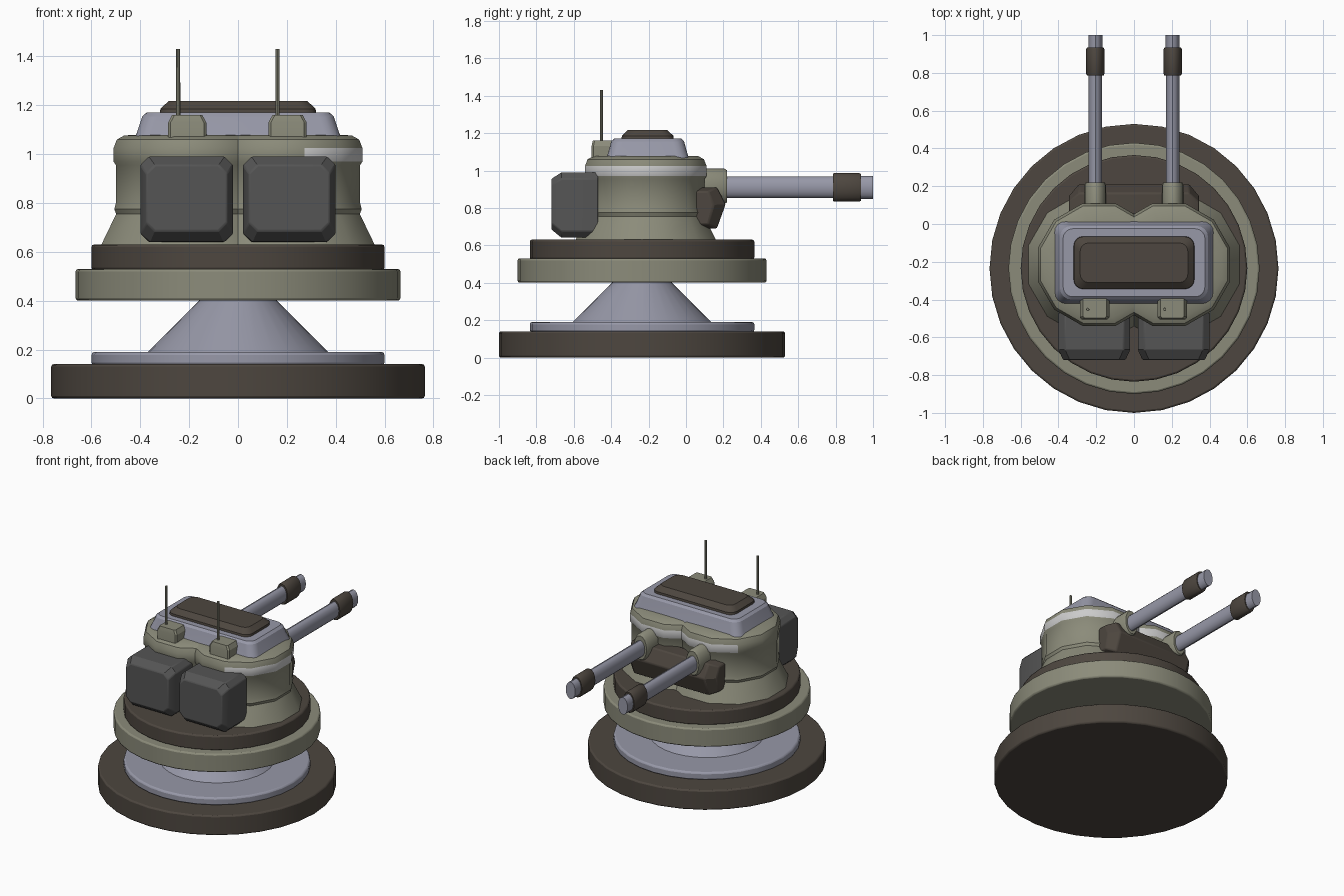
import bpy, bmesh, math
from mathutils import Vector

if "Cube" in bpy.data.objects:
    bpy.data.objects.remove(bpy.data.objects["Cube"])

CY = -0.235   # axis of the round base


def material(name, rgb):
    m = bpy.data.materials.new(name)
    m.diffuse_color = (*rgb, 1)
    m.use_nodes = True
    m.node_tree.nodes["Principled BSDF"].inputs["Base Color"].default_value = m.diffuse_color
    return m


BROWN = material("brown", (0.075, 0.062, 0.05))
OLIVE = material("olive", (0.26, 0.26, 0.195))
STEEL = material("steel", (0.31, 0.315, 0.39))
DARK = material("dark_grey", (0.09, 0.09, 0.09))
WHITE = material("white", (0.62, 0.62, 0.65))


def loft(name, rings, mats, bevel=0, smooth=35, pick=None):
    """Skin a stack of equal-length point loops and cap both ends."""
    bm = bmesh.new()
    loops = [[bm.verts.new(p) for p in ring] for ring in rings]
    n = len(loops[0])
    for k in range(len(loops) - 1):
        for i in range(n):
            j = (i + 1) % n
            f = bm.faces.new((loops[k][i], loops[k][j], loops[k + 1][j], loops[k + 1][i]))
            if pick:
                f.material_index = pick(k, i)
    bm.faces.new(loops[0][::-1])
    bm.faces.new(loops[-1])
    bmesh.ops.recalc_face_normals(bm, faces=bm.faces)
    me = bpy.data.meshes.new(name)
    bm.to_mesh(me)
    bm.free()
    for m in mats:
        me.materials.append(m)
    ob = bpy.data.objects.new(name, me)
    bpy.context.collection.objects.link(ob)
    bpy.context.view_layer.objects.active = ob
    ob.select_set(True)
    if bevel:
        b = ob.modifiers.new("bevel", 'BEVEL')
        b.width, b.segments = bevel, 2
        b.limit_method, b.angle_limit = 'ANGLE', math.radians(40)
    bpy.ops.object.shade_smooth_by_angle(angle=math.radians(smooth))
    ob.select_set(False)
    return ob


def lathe(name, profile, mats, cx=0, cy=CY, n=32, phase=0, **kw):
    rings = [[(cx + r * math.cos(phase + math.tau * i / n),
               cy + r * math.sin(phase + math.tau * i / n), z) for i in range(n)]
             for r, z in profile]
    return loft(name, rings, mats, **kw)


def tube_y(name, stations, mat, cx, cz, n=16):
    """Oval tube along y; stations are (y, half width, half height)."""
    rings = [[(cx + rx * math.cos(math.tau * i / n), y, cz + rz * math.sin(math.tau * i / n))
              for i in range(n)] for y, rx, rz in stations]
    return loft(name, rings, [mat])


def round_rect(hx, hy, r, cx, cy, z, seg=4):
    pts = []
    for q, (sx, sy) in enumerate(((1, 1), (-1, 1), (-1, -1), (1, -1))):
        for i in range(seg + 1):
            a = math.pi / 2 * (q + i / seg)
            pts.append((cx + sx * (hx - r) + r * math.cos(a), cy + sy * (hy - r) + r * math.sin(a), z))
    return pts


def plate(name, levels, mat, cx, cy, seg=4, **kw):
    """Stack of rounded rectangles; levels are (half x, half y, corner radius, z)."""
    return loft(name, [round_rect(hx, hy, r, cx, cy, z, seg) for hx, hy, r, z in levels], [mat], **kw)


# Round base and turntable
lathe("base_disc", [(0.765, 0), (0.765, 0.14)], [BROWN], bevel=0.01)
lathe("base_step", [(0.60, 0.135), (0.60, 0.19)], [STEEL], bevel=0.012)
lathe("pedestal_cone", [(0.375, 0.185), (0.155, 0.405)], [STEEL])
lathe("turntable_ring", [(0.665, 0.40), (0.665, 0.53)], [OLIVE], bevel=0.01)
lathe("turntable_deck", [(0.60, 0.525), (0.60, 0.63)], [BROWN], bevel=0.01)

# Twin-lobed turret body with a partial white stripe
LOBE = [(0.39, 0.625), (0.325, 0.755), (0.333, 0.775), (0.326, 0.80), (0.326, 0.955),
        (0.336, 0.97), (0.336, 1.025), (0.322, 1.06), (0.29, 1.077), (0.20, 1.08)]
N = 12
for side, sign, lo, hi in (("right", 1, -75, 135), ("left", -1, 45, 140)):
    def stripe(k, i):
        a = (360 / N * (i + 1) + 180) % 360 - 180
        return 1 if k == 5 and lo <= a <= hi else 0
    lathe(side + "_turret_lobe", LOBE, [OLIVE, WHITE], cx=0.185 * sign, cy=-0.215,
          n=N, phase=math.radians(15), pick=stripe)

# Roof and hatch cap
plate("roof", [(0.425, 0.222, 0.06, 1.06), (0.41, 0.21, 0.06, 1.10), (0.392, 0.195, 0.06, 1.155),
               (0.375, 0.18, 0.05, 1.17)], STEEL, 0, -0.205, smooth=25)
plate("roof_cap", [(0.32, 0.14, 0.05, 1.165), (0.318, 0.138, 0.05, 1.185), (0.285, 0.105, 0.045, 1.217)],
      BROWN, 0, -0.205, smooth=25)

# Gun mount: faceted block between the barrels
section = [(0.05, 0.91), (0.165, 0.91), (0.212, 0.82), (0.165, 0.69), (0.05, 0.69)]
rings = []
for x, s in ((-0.345, 0.6), (-0.29, 1), (0.29, 1), (0.345, 0.6)):
    rings.append([(x, 0.05 + (y - 0.05) * s, 0.80 + (z - 0.80) * (0.5 + s / 2)) for y, z in section])
loft("gun_mount", rings, [BROWN], bevel=0.008, smooth=25)

for side, sign in (("right", 1), ("left", -1)):
    # Barrel, collar and muzzle band
    x = 0.205 * sign
    tube_y(side + "_barrel", [(0.05, 0.036, 0.058), (0.94, 0.036, 0.058)], STEEL, x, 0.91)
    tube_y(side + "_barrel_collar", [(0.04, 0.058, 0.095), (0.205, 0.058, 0.095), (0.22, 0.05, 0.085)],
           OLIVE, x, 0.915)
    tube_y(side + "_muzzle_band", [(0.785, 0.044, 0.072), (0.795, 0.048, 0.077),
                                   (0.925, 0.048, 0.077), (0.935, 0.044, 0.072)], BROWN, x, 0.91)
    tube_y(side + "_muzzle_tip", [(0.92, 0.037, 0.061), (1.0, 0.037, 0.061)], STEEL, x, 0.91)

    # Stowage box with chamfered outer face
    cx = 0.21 * sign
    outline = ((-0.47, 0.19, 0.64, 0.99), (-0.665, 0.19, 0.64, 0.99), (-0.72, 0.165, 0.685, 0.955))
    rings = []
    for y, h, z0, z1 in outline:
        c = 0.035
        rings.append([(cx + px, y, pz) for px, pz in
                      ((-h + c, z0), (h - c, z0), (h, z0 + c), (h, z1 - c),
                       (h - c, z1), (-h + c, z1), (-h, z1 - c), (-h, z0 + c))])
    loft(side + "_stowage_box", rings, [DARK], bevel=0.006, smooth=25)

    # Antenna box and rod
    bx, ax = (0.203, 0.162) if sign > 0 else (-0.208, -0.245)
    plate(side + "_antenna_box", [(0.078, 0.062, 0.01, 1.04), (0.078, 0.062, 0.01, 1.13),
                                  (0.062, 0.055, 0.01, 1.16)], OLIVE, bx, -0.443, seg=1, smooth=25)
    lathe(side + "_antenna", [(0.009, 1.15), (0.008, 1.43)], [OLIVE], cx=ax, cy=-0.452, n=8)
